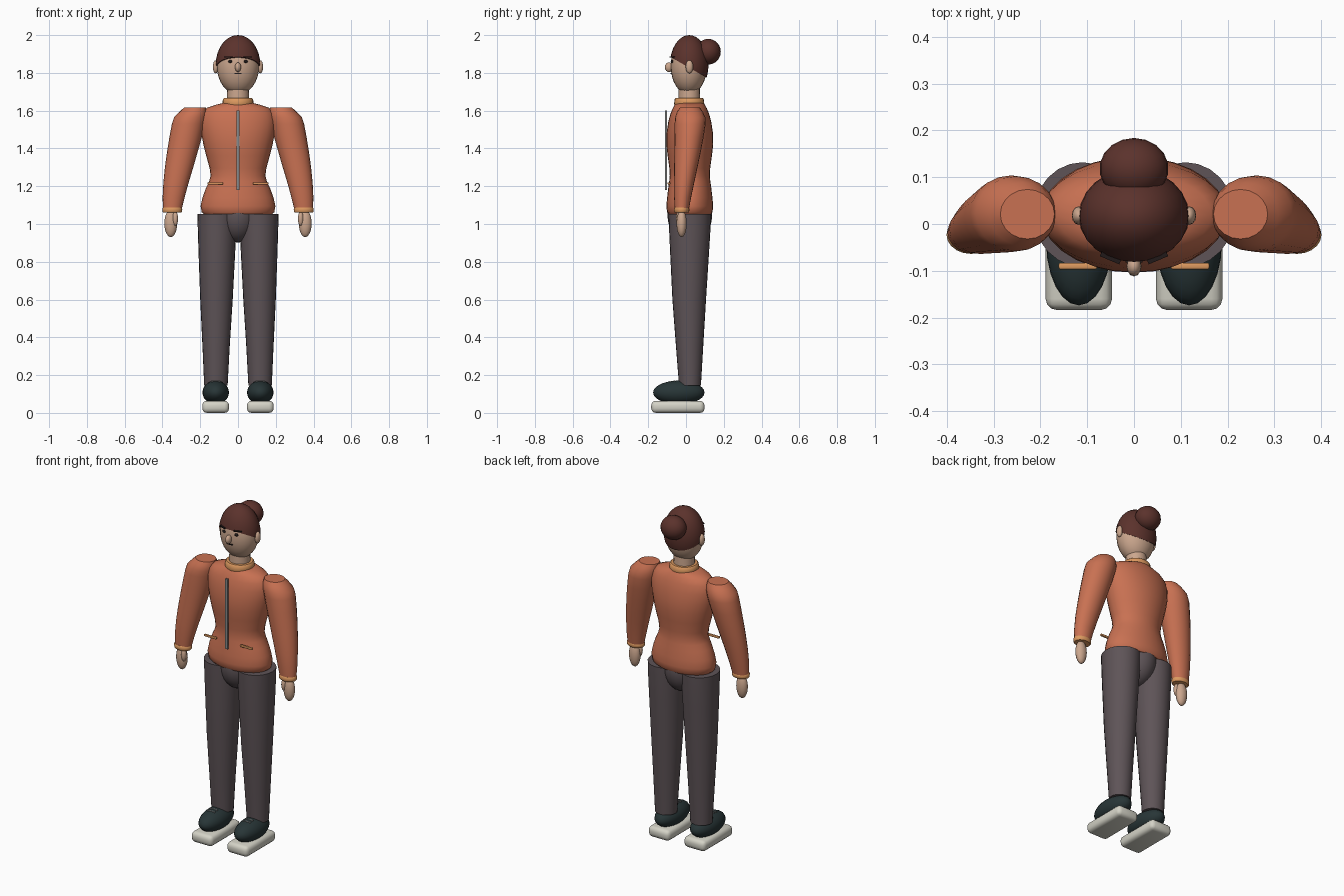
import bpy, bmesh, math
from mathutils import Vector, Matrix

if "Cube" in bpy.data.objects:
    bpy.data.objects.remove(bpy.data.objects["Cube"])


def colour(name, r, g, b):
    m = bpy.data.materials.new(name)
    m.diffuse_color = (r, g, b, 1)
    m.use_nodes = True
    m.node_tree.nodes["Principled BSDF"].inputs["Base Color"].default_value = m.diffuse_color
    return m


ORANGE = colour("jacket_orange", .58, .165, .085)
TRIM = colour("trim_amber", .72, .32, .115)
PANTS = colour("charcoal", .112, .088, .096)
SKIN = colour("skin", .60, .385, .27)
HAIR = colour("hair_brown", .105, .032, .025)
SHOE = colour("shoe_dark_teal", .021, .036, .038)
SOLE = colour("sole_cream", .66, .65, .57)
METAL = colour("zip_grey", .25, .26, .26)
DARK = colour("feature_dark", .015, .01, .01)


def finish(name, bm, mat, angle=40):
    bmesh.ops.recalc_face_normals(bm, faces=bm.faces)
    me = bpy.data.meshes.new(name)
    bm.to_mesh(me)
    bm.free()
    me.materials.append(mat)
    ob = bpy.data.objects.new(name, me)
    bpy.context.collection.objects.link(ob)
    bpy.ops.object.select_all(action='DESELECT')
    ob.select_set(True)
    bpy.context.view_layer.objects.active = ob
    bpy.ops.object.shade_smooth_by_angle(angle=math.radians(angle))
    return ob


def loft(name, rings, mat, n=20):
    """Stack of ellipses (z, cx, cy, rx, ry) with closed ends."""
    bm = bmesh.new()
    loops = []
    for z, cx, cy, rx, ry in rings:
        loops.append([bm.verts.new((cx + rx * math.cos(2 * math.pi * i / n),
                                    cy + ry * math.sin(2 * math.pi * i / n), z))
                      for i in range(n)])
    for a, b in zip(loops, loops[1:]):
        for i in range(n):
            j = (i + 1) % n
            bm.faces.new((a[i], a[j], b[j], b[i]))
    bm.faces.new(loops[0])
    bm.faces.new(loops[-1])
    return finish(name, bm, mat)


def ellipsoid(name, c, r, mat, u=20, v=14, cut=None, tilt=0):
    bm = bmesh.new()
    bmesh.ops.create_uvsphere(bm, u_segments=u, v_segments=v, radius=1)
    bm.transform(Matrix.Translation(c) @ Matrix.Rotation(tilt, 4, 'Y')
                 @ Matrix.Diagonal((*r, 1)))
    if cut:  # (point, normal): keep the side the normal points to
        geom = bm.verts[:] + bm.edges[:] + bm.faces[:]
        res = bmesh.ops.bisect_plane(bm, geom=geom, plane_co=cut[0],
                                     plane_no=cut[1], clear_inner=True)
        rim = [e for e in res['geom_cut'] if isinstance(e, bmesh.types.BMEdge)]
        bmesh.ops.edgeloop_fill(bm, edges=rim)
    return finish(name, bm, mat)


def box(name, c, size, mat, bevel=0, rot=0):
    bm = bmesh.new()
    bmesh.ops.create_cube(bm, size=1)
    bm.transform(Matrix.Diagonal((*size, 1)))
    if bevel:
        bmesh.ops.bevel(bm, geom=bm.edges[:], offset=bevel, segments=3,
                        profile=.5, affect='EDGES')
    bm.transform(Matrix.Translation(c) @ Matrix.Rotation(rot, 4, 'Z'))
    return finish(name, bm, mat)


# Head, hair cap cut on a slope, and bun
ellipsoid("head", (0, .015, 1.836), (.112, .096, .15), SKIN, 24, 16)
ellipsoid("hair_cap", (0, .017, 1.843), (.118, .102, .157), HAIR, 24, 16,
          cut=(Vector((0, -.09, 1.889)), Vector((0, .5, .87))))
ellipsoid("hair_bun", (0, .118, 1.912), (.074, .066, .068), HAIR, 18, 12)

# Face
ellipsoid("nose", (0, -.09, 1.83), (.016, .022, .026), SKIN, 12, 8)
box("mouth", (0, -.078, 1.797), (.036, .008, .005), DARK)
for s in (-1, 1):
    ellipsoid("ear", (s * .118, .018, 1.832), (.015, .02, .035), SKIN, 12, 8)
    ellipsoid("eye", (s * .041, -.073, 1.861), (.011, .008, .008), DARK, 12, 8)
    box("eyebrow", (s * .05, -.072, 1.885), (.045, .012, .006), DARK, rot=s * .4)

# Neck and collar
loft("neck", [(1.62, 0, .017, .06, .058), (1.73, 0, .017, .057, .056)], SKIN)
loft("collar", [(1.628, 0, .017, .079, .077), (1.636, 0, .017, .083, .08),
                (1.66, 0, .017, .08, .077), (1.667, 0, .017, .074, .071)], TRIM, 24)

# Jacket body: hem, hip, waist, chest, shoulders
loft("jacket_body", [(z, 0, .02, rx, ry) for z, rx, ry in (
    (1.052, .18, .112), (1.062, .192, .12), (1.095, .198, .124), (1.14, .188, .12),
    (1.19, .17, .114), (1.225, .153, .109), (1.255, .145, .106), (1.295, .15, .108),
    (1.36, .168, .117), (1.42, .183, .124), (1.48, .195, .123), (1.54, .2, .114),
    (1.585, .19, .102), (1.615, .165, .089), (1.632, .115, .079),
    (1.642, .075, .072))], ORANGE, 28)
box("zip", (0, -.106, 1.39), (.016, .009, .42), METAL)

# Pelvis joining the legs
ellipsoid("pelvis", (0, .02, 1.045), (.105, .118, .143), PANTS, 24, 16)

for s in (-1, 1):
    # Pocket welt
    box("pocket", (s * .12, -.09, 1.215), (.082, .014, .012), TRIM, .004)

    # Sleeve, cuff and hand
    loft("sleeve", [(z, s * cx, cy, rx, ry) for z, cx, cy, rx, ry in (
        (1.075, .348, -.022, .049, .037), (1.14, .341, -.018, .058, .045),
        (1.22, .328, -.01, .067, .054), (1.3, .312, -.001, .075, .062),
        (1.38, .295, .008, .081, .070), (1.46, .277, .016, .086, .077),
        (1.53, .262, .022, .088, .082), (1.565, .252, .022, .086, .08),
        (1.595, .237, .021, .072, .068), (1.616, .228, .021, .058, .053))], ORANGE)
    loft("cuff", [(z, s * .348, -.023, r, r - .012) for z, r in (
        (1.06, .048), (1.065, .052), (1.08, .053), (1.088, .049))], TRIM)
    ellipsoid("hand", (s * .356, -.023, 1.003), (.034, .027, .072), SKIN, 16, 12)
    ellipsoid("thumb", (s * .332, -.038, 1.028), (.015, .016, .038), SKIN, 12, 8)

    # Trouser leg
    loft("trouser_leg", [(z, s * cx, cy, rx, ry) for z, cx, cy, rx, ry in (
        (.145, .117, .021, .062, .058), (.35, .116, .019, .072, .072),
        (.6, .114, .017, .086, .089), (.85, .112, .019, .097, .103),
        (.98, .111, .02, .102, .11), (1.052, .11, .02, .105, .112))], PANTS, 24)

    # Shoe upper, sole and laces
    ellipsoid("shoe_upper", (s * .118, -.038, .108), (.07, .136, .063), SHOE, 24, 14)
    box("shoe_sole", (s * .118, -.043, .032), (.142, .282, .064), SOLE, .024)
    for y, z in ((-.085, .168), (-.062, .171)):
        box("lace", (s * .118, y, z - .002), (.05, .006, .006), METAL)
